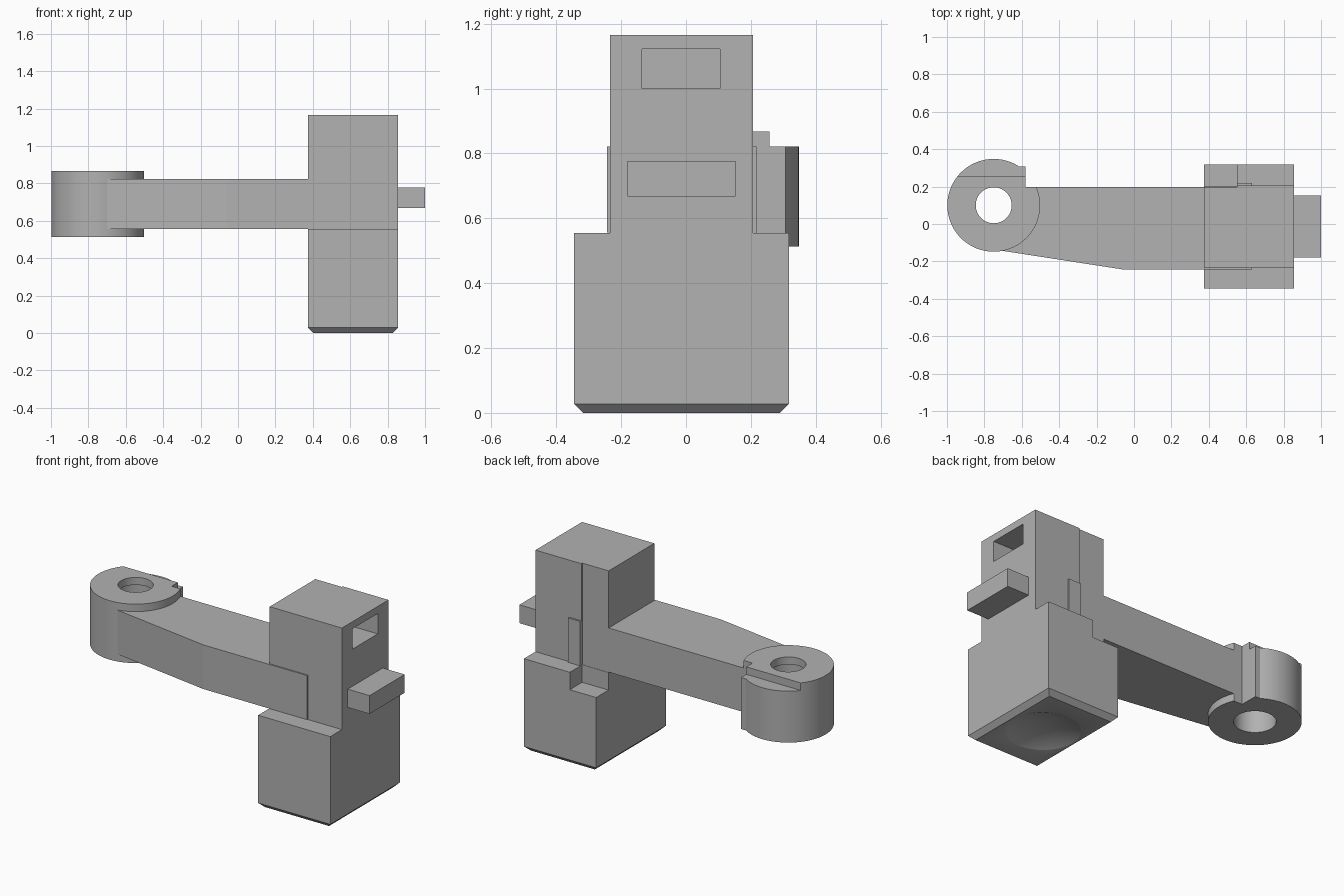
import bpy, bmesh, math

if "Cube" in bpy.data.objects:
    bpy.data.objects.remove(bpy.data.objects["Cube"])

grey = bpy.data.materials.new("light grey")
grey.diffuse_color = (0.445, 0.445, 0.445, 1)
grey.use_nodes = True
grey.node_tree.nodes["Principled BSDF"].inputs["Base Color"].default_value = grey.diffuse_color


def finish(name, bm, mat=True):
    bmesh.ops.recalc_face_normals(bm, faces=bm.faces)
    me = bpy.data.meshes.new(name)
    bm.to_mesh(me)
    bm.free()
    ob = bpy.data.objects.new(name, me)
    bpy.context.collection.objects.link(ob)
    if mat:
        me.materials.append(grey)
    return ob


def prism(name, outline, z0, z1, mat=True):
    """Extrude a plan outline from z0 to z1."""
    bm = bmesh.new()
    face = bm.faces.new([bm.verts.new((x, y, z0)) for x, y in outline])
    top = bmesh.ops.extrude_face_region(bm, geom=[face])["geom"]
    for v in top:
        if isinstance(v, bmesh.types.BMVert):
            v.co.z = z1
    return finish(name, bm, mat)


def box(name, x0, x1, y0, y1, z0, z1, mat=True):
    return prism(name, [(x0, y0), (x1, y0), (x1, y1), (x0, y1)], z0, z1, mat)


def circle(cx, cy, r, n=96):
    return [(cx + r * math.cos(2 * math.pi * i / n),
             cy + r * math.sin(2 * math.pi * i / n)) for i in range(n)]


def combine(ob, other, op="DIFFERENCE"):
    """Apply a boolean and remove the helper."""
    mod = ob.modifiers.new("cut", "BOOLEAN")
    mod.operation, mod.object, mod.solver = op, other, "EXACT"
    other.hide_render = True
    bpy.context.view_layer.objects.active = ob
    bpy.ops.object.modifier_apply(modifier=mod.name)
    bpy.data.objects.remove(other)


def smooth(ob):
    bpy.ops.object.select_all(action="DESELECT")
    ob.select_set(True)
    bpy.context.view_layer.objects.active = ob
    bpy.ops.object.shade_smooth_by_angle(angle=math.radians(30))


# Base block with chamfered bottom, shallow round dent and back corner notch
X0, X1 = 0.375, 0.855
base = box("base_block", X0, X1, -0.345, 0.317, 0, 0.555)
bm = bmesh.new()
bm.from_mesh(base.data)
bmesh.ops.bevel(bm, geom=[e for e in bm.edges if all(v.co.z < 0.01 for v in e.verts)],
                offset=0.028, segments=1, affect="EDGES")
bm.to_mesh(base.data)
bm.free()
combine(base, box("notch_cutter", X0 - 0.1, 0.55, 0.2, 0.5, 0.45, 0.7, False))
dent_r, dent_d = 0.2, 0.04
ball_r = (dent_r ** 2 + dent_d ** 2) / (2 * dent_d)
bpy.ops.mesh.primitive_uv_sphere_add(segments=64, ring_count=64, radius=ball_r,
                                     location=(0.615, -0.015, dent_d - ball_r))
combine(base, bpy.context.object)
smooth(base)

# Upper column with a slightly stepped back and a blind window in its right side
column = prism("column", [(X0, -0.235), (X1, -0.235), (X1, 0.207), (0.55, 0.207),
                          (0.55, 0.198), (X0, 0.198)], 0.555, 1.165)
combine(column, box("window_cutter", 0.5, 1.0, -0.135, 0.105, 1.0, 1.122, False))

# Side stub and the raised plates on the column's front and back
box("side_stub", X1 - 0.01, 1.0, -0.18, 0.153, 0.667, 0.777)
box("back_plate", 0.55, 0.63, 0.19, 0.218, 0.555, 0.822)

# Arm: tapers toward the ring, its front face laps over the column
prism("arm", [(-0.70, -0.144), (-0.06, -0.243), (0.63, -0.243), (0.63, -0.2),
              (X0 + 0.005, -0.2), (X0 + 0.005, 0.198), (-0.582, 0.198)], 0.557, 0.822)

# Ring with a flat cut, a lug, a stepped rim and a counterbored hole
CX, CY, ZB, ZT = -0.75, 0.1, 0.513, 0.867
ring = prism("ring", circle(CX, CY, 0.248), ZB, ZT)
combine(ring, box("lug", -0.68, -0.58, 0.15, 0.307, ZB, ZT), "UNION")
combine(ring, box("flat_cutter", -0.58, -0.3, 0.198, 0.5, 0.3, 1, False))
combine(ring, box("rim_cutter", -1.2, -0.3, 0.257, 0.5, 0.822, 1, False))
combine(ring, prism("hole_cutter", circle(CX, CY, 0.096), 0.3, 1, False))
combine(ring, prism("bore_cutter", circle(CX, CY, 0.113), 0.3, 0.822, False))
smooth(ring)
